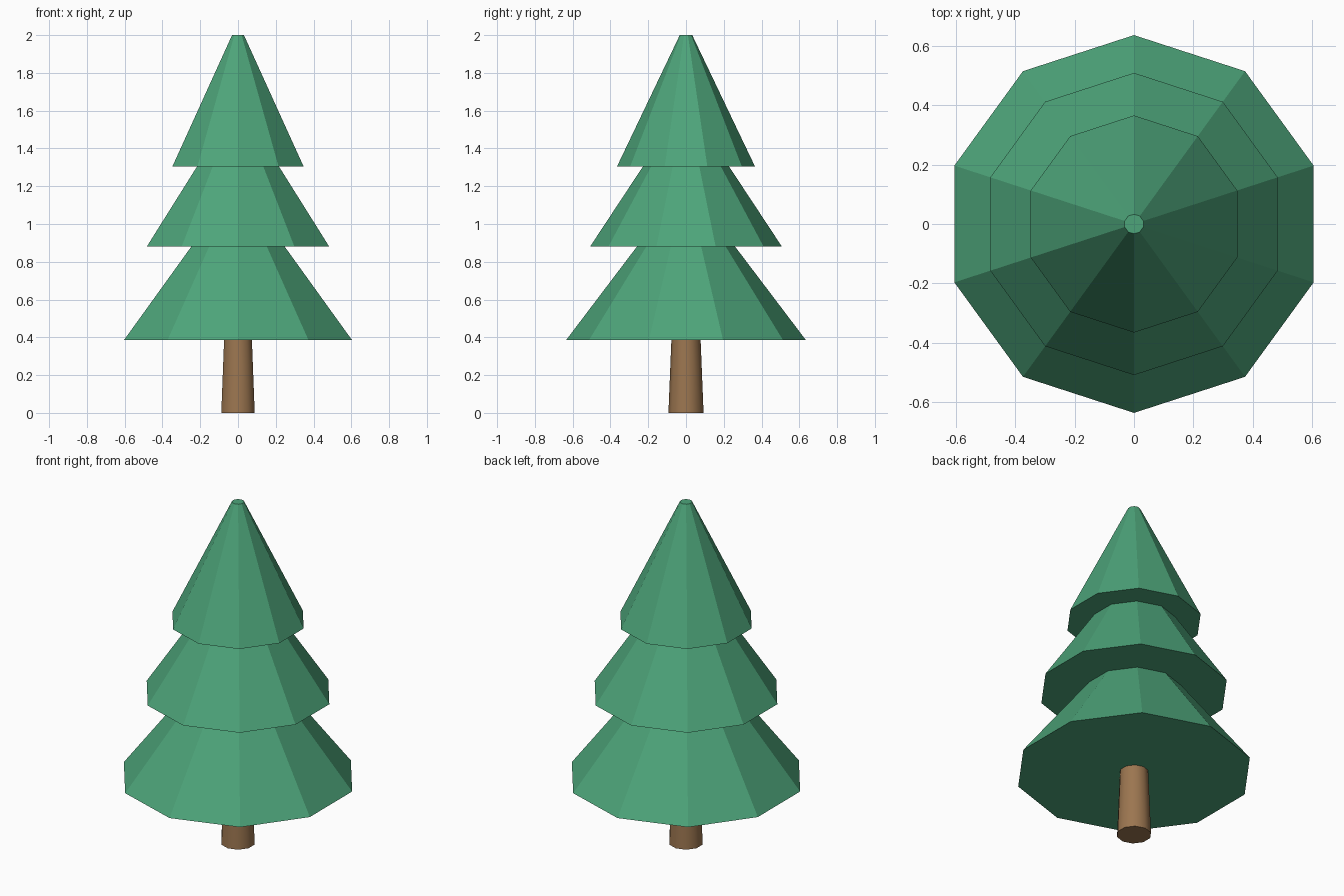
import bpy, math

if "Cube" in bpy.data.objects:
    bpy.data.objects.remove(bpy.data.objects["Cube"])

SIDES = 10


def material(name, colour):
    m = bpy.data.materials.new(name)
    m.diffuse_color = (*colour, 1)
    m.use_nodes = True
    m.node_tree.nodes["Principled BSDF"].inputs["Base Color"].default_value = m.diffuse_color
    return m


green = material("pine green", (0.075, 0.375, 0.195))
brown = material("bark brown", (0.33, 0.18, 0.08))


def frustum(name, z0, z1, r0, r1, mat):
    """Ten-sided tapered cylinder with a corner on the y axis."""
    bpy.ops.mesh.primitive_cone_add(vertices=SIDES, radius1=r0, radius2=r1,
                                    depth=z1 - z0, location=(0, 0, (z0 + z1) / 2))
    ob = bpy.context.object
    ob.name = name
    ob.data.materials.append(mat)
    return ob


# Trunk, rounded by shading, tucked into the lowest tier
trunk = frustum("trunk", 0, 0.42, 0.093, 0.076, brown)
bpy.ops.object.shade_smooth_by_angle(angle=math.radians(40))

# Three stacked, faceted foliage tiers
frustum("lower_foliage", 0.385, 1.18, 0.635, 0.033, green)
frustum("middle_foliage", 0.88, 1.60, 0.508, 0.033, green)
frustum("upper_foliage", 1.305, 2.0, 0.365, 0.033, green)
